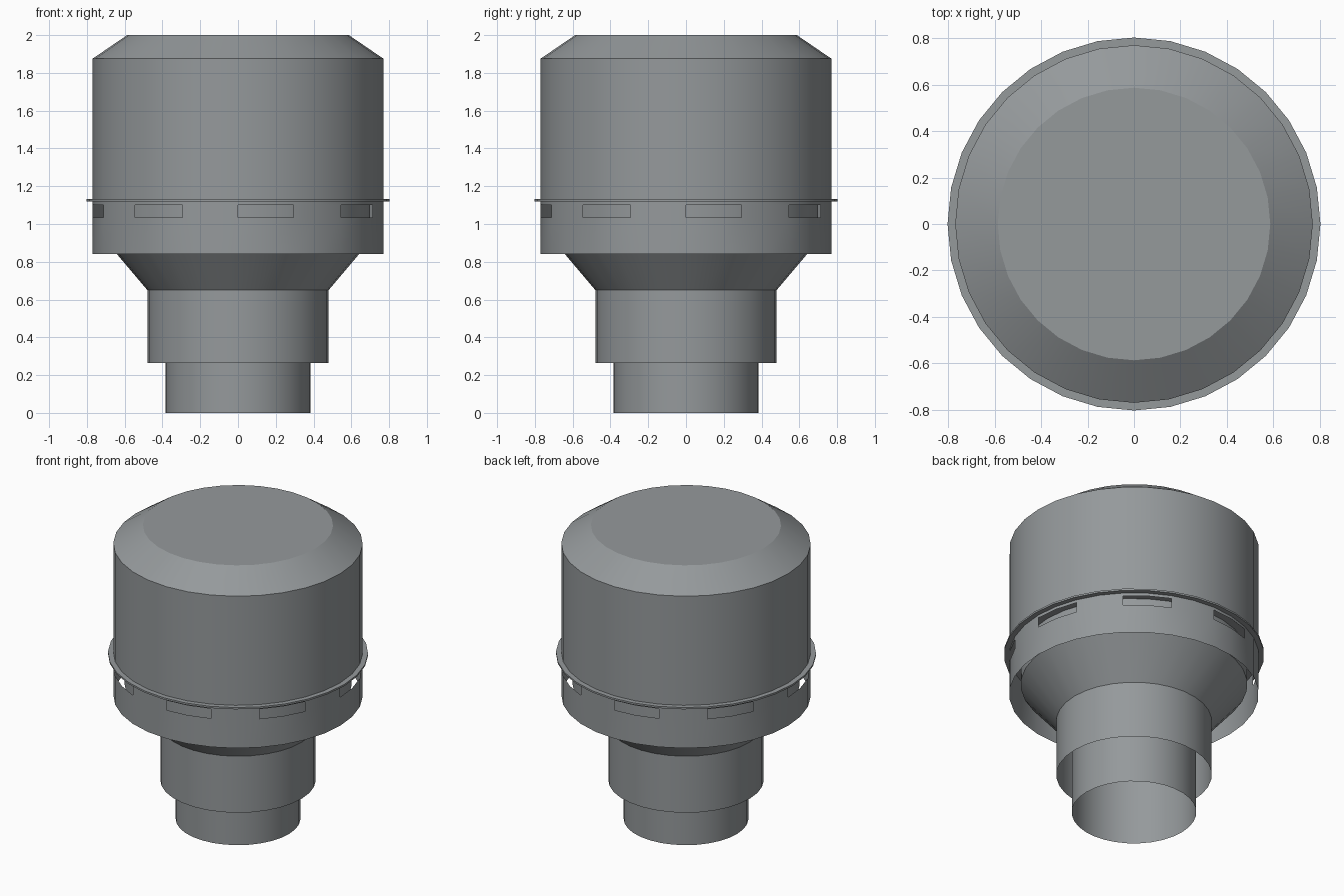
import bpy, bmesh, math

SIDES = 32

cube = bpy.data.objects.get("Cube")
if cube:
    bpy.data.objects.remove(cube, do_unlink=True)

# One grey metal for the whole cowl
metal = bpy.data.materials.new("grey_metal")
metal.use_nodes = True
grey = (0.30, 0.32, 0.33, 1)
metal.diffuse_color = grey
metal.node_tree.nodes["Principled BSDF"].inputs["Base Color"].default_value = grey


def lathe(name, profile, cap_top=False, closed=False, is_hole=lambda row, side: False):
    """Turn (radius, height) points, listed bottom to top, about the z axis."""
    bm = bmesh.new()
    rings = []
    for r, z in profile:
        angles = [2 * math.pi * i / SIDES for i in range(SIDES)]
        rings.append([bm.verts.new((r * math.cos(a), r * math.sin(a), z)) for a in angles])
    pairs = list(zip(rings, rings[1:]))
    if closed:
        pairs.append((rings[-1], rings[0]))
    for row, (low, high) in enumerate(pairs):
        for i in range(SIDES):
            if not is_hole(row, i):
                j = (i + 1) % SIDES
                bm.faces.new((low[i], low[j], high[j], high[i]))
    if cap_top:
        bm.faces.new(rings[-1])
    mesh = bpy.data.meshes.new(name)
    bm.to_mesh(mesh)
    bm.free()
    mesh.materials.append(metal)
    obj = bpy.data.objects.new(name, mesh)
    bpy.context.collection.objects.link(obj)
    bpy.ops.object.select_all(action="DESELECT")
    obj.select_set(True)
    bpy.context.view_layer.objects.active = obj
    bpy.ops.object.shade_smooth_by_angle(angle=math.radians(30))
    return obj


# Open pipe at the bottom
lathe("inlet_pipe", [(0.385, 0), (0.385, 0.65)])

# Sleeve, flared cone and inner drum in one sheet
lathe("flared_sleeve", [(0.48, 0.265), (0.48, 0.65), (0.70, 0.91), (0.70, 1.12)])

# Open skirt with eight vent slots, each two sides wide
lathe("slotted_skirt", [(0.77, 0.84), (0.77, 1.035), (0.77, 1.10), (0.77, 1.12)],
      is_hole=lambda row, side: row == 1 and side % 4 < 2)

# Thin flange between the skirt and the hood
lathe("flange", [(0.70, 1.12), (0.803, 1.12), (0.803, 1.132), (0.70, 1.132)], closed=True)

# Hood with a bevelled rim and flat top
lathe("hood", [(0.77, 1.132), (0.77, 1.875), (0.587, 2.0)], cap_top=True)
